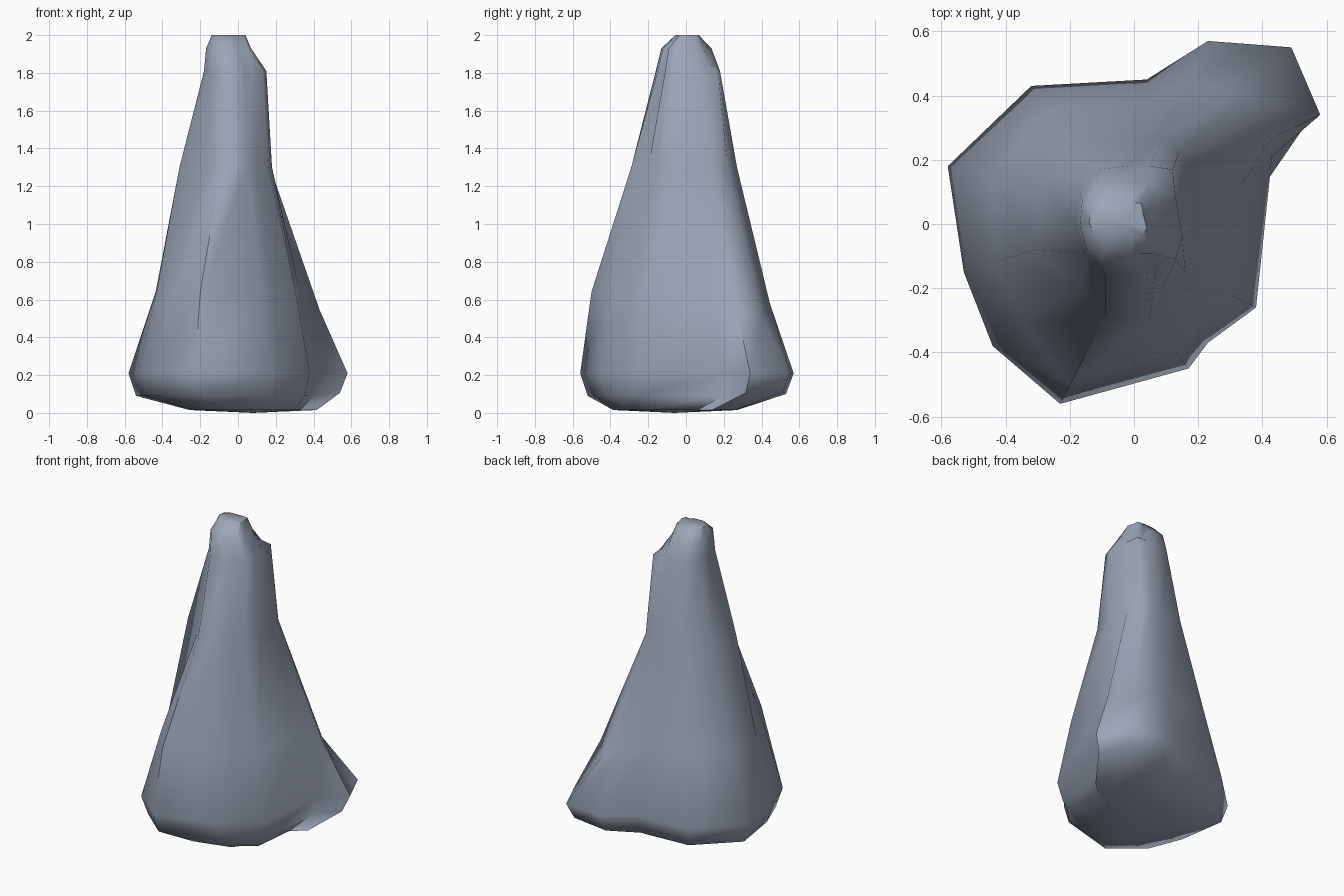
import bpy
import bmesh
import math
from mathutils import Vector

default_cube = bpy.data.objects.get("Cube")
if default_cube:
    bpy.data.objects.remove(default_cube, do_unlink=True)

# One slate colour for the whole rock
slate = bpy.data.materials.new("slate_grey")
slate.use_nodes = True
colour = (0.33, 0.38, 0.47, 1)
slate.diffuse_color = colour
slate.node_tree.nodes["Principled BSDF"].inputs["Base Color"].default_value = colour

# Vertical ridges: foot point, waist point, shoulder point, inward share at knee
RIDGES = [
    ((-.23, -.56), (-.09, -.29), (-.09, -.16), .22),
    ((.17, -.45), (.05, -.29), (.04, -.15), .32),
    ((.23, -.37), (.09, -.2), (.07, -.11), .38),
    ((.38, -.26), (.16, -.15), (.13, -.11), .34),
    ((.43, .21), (.18, -.02), (.15, -.04), .4),
    ((.58, .34), (.17, .14), (.13, .08), .36),
    ((.49, .55), (.14, .22), (.12, .17), .45),
    ((.23, .57), (.09, .27), (.05, .18), .42),
    ((.04, .45), (0, .26), (-.02, .18), .4),
    ((-.32, .43), (-.15, .25), (-.11, .17), .4),
    ((-.58, .18), (-.28, .12), (-.17, .1), .48),
    ((-.53, -.15), (-.31, -.08), (-.18, 0), .45),
    ((-.44, -.38), (-.16, -.19), (-.15, -.09), .35),
]


def ridge_points(foot, waist, shoulder, share):
    """Return one ridge from the underside up to the summit."""
    foot, waist, shoulder = Vector(foot), Vector(waist), Vector(shoulder)
    knee = foot.lerp(waist, share)
    peak = Vector((-.05, .01))
    spread = shoulder - Vector((-.015, .02))
    crown = peak + Vector((spread.x * .72, spread.y * .78))
    summit = peak + Vector((spread.x * .54, spread.y * .36))
    sole = foot * .58 + Vector((.08, -.06))
    # The back corner lobe lifts off the ground and bends lower down
    lift = max(0, foot.x + foot.y - .6) * .1
    # A small ledge breaks the summit above that lobe
    dip = max(0, shoulder.x + shoulder.y - .21)
    levels = [(sole, .015), (foot * .93, .09 + lift / 2), (foot, .21),
              (knee, .64 - lift * 3), (waist, 1.3), (shoulder, 1.81),
              (crown, 1.93 - dip), (summit, 2)]
    return [(p.x, p.y, z) for p, z in levels]


# Loft the ridges into a closed spire
bm = bmesh.new()
columns = [[bm.verts.new(p) for p in ridge_points(*r)] for r in RIDGES]
for i, left in enumerate(columns):
    right = columns[(i + 1) % len(columns)]
    for k in range(len(left) - 1):
        bm.faces.new((left[k], right[k], right[k + 1], left[k + 1]))

# Close the underside and summit with fans
for level, centre in ((0, (.08, -.06, 0)), (-1, (-.05, .01, 2))):
    hub = bm.verts.new(centre)
    for i, column in enumerate(columns):
        bm.faces.new((column[level], columns[i - 1][level], hub))
bmesh.ops.recalc_face_normals(bm, faces=bm.faces)

mesh = bpy.data.meshes.new("rock_spire")
bm.to_mesh(mesh)
bm.free()
mesh.materials.append(slate)
rock = bpy.data.objects.new("rock_spire", mesh)
bpy.context.collection.objects.link(rock)

# Soft weathered shading with only the hardest creases kept
bpy.ops.object.select_all(action='DESELECT')
rock.select_set(True)
bpy.context.view_layer.objects.active = rock
bpy.ops.object.shade_smooth_by_angle(angle=math.radians(60))
